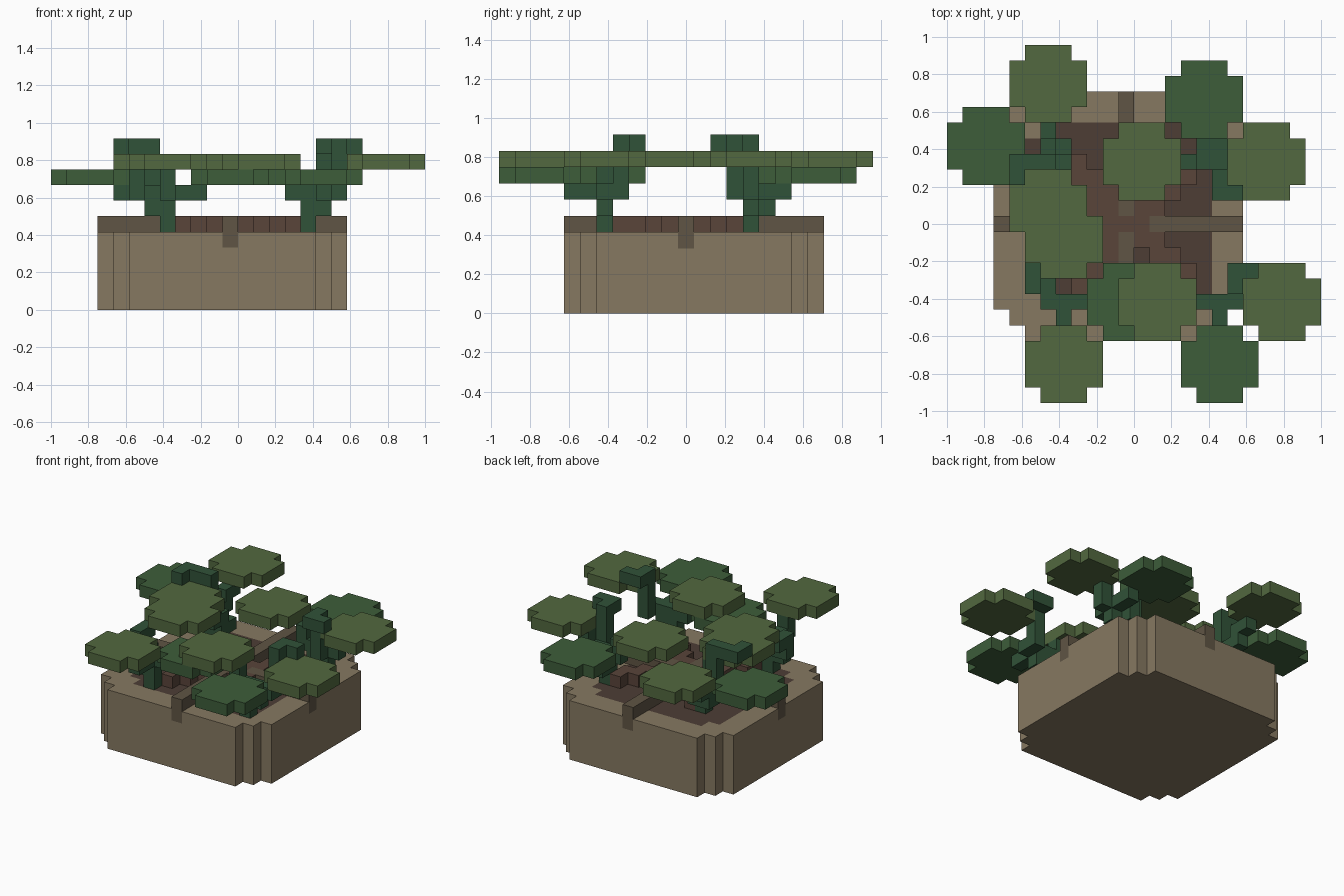
import bpy
import bmesh

if "Cube" in bpy.data.objects:
    bpy.data.objects.remove(bpy.data.objects["Cube"])

V = 1 / 12                      # block size
ORIGIN = (-1, -11.5 / 12, 0)    # grid origin


def material(name, *rgb):
    m = bpy.data.materials.new(name)
    m.diffuse_color = (*rgb, 1)
    m.use_nodes = True
    m.node_tree.nodes["Principled BSDF"].inputs["Base Color"].default_value = m.diffuse_color
    return m


TAN = material("tan_clay", 0.24, 0.19, 0.12)
BAND = material("dark_band", 0.115, 0.09, 0.058)
SOIL = material("soil_brown", 0.075, 0.048, 0.036)
ROOT = material("root_brown", 0.10, 0.058, 0.042)
LIGHT = material("light_leaf", 0.085, 0.14, 0.05)
DARK = material("dark_leaf", 0.047, 0.11, 0.042)
STEM = material("stem_green", 0.03, 0.085, 0.04)


def blocks(name, cells, mat):
    """Outer skin of a set of grid blocks."""
    bm = bmesh.new()
    verts = {}

    def vert(p):
        if p not in verts:
            verts[p] = bm.verts.new([o + a * V for o, a in zip(ORIGIN, p)])
        return verts[p]

    for c in sorted(cells):
        for axis in range(3):
            u, v = (axis + 1) % 3, (axis + 2) % 3
            for side in (0, 1):
                near = list(c)
                near[axis] += 2 * side - 1
                if tuple(near) in cells:
                    continue
                ring = []
                for du, dv in ((0, 0), (1, 0), (1, 1), (0, 1)):
                    p = list(c)
                    p[axis] += side
                    p[u] += du
                    p[v] += dv
                    ring.append(vert(tuple(p)))
                bm.faces.new(ring if side else ring[::-1])
    me = bpy.data.meshes.new(name)
    bm.to_mesh(me)
    bm.free()
    me.materials.append(mat)
    bpy.context.collection.objects.link(bpy.data.objects.new(name, me))


def stepped(i0, j0, k, n, cut):
    """Square layer of n x n blocks with staircase corners."""
    return {(i0 + a, j0 + b, k) for a in range(n) for b in range(n)
            if min(a, n - 1 - a) + min(b, n - 1 - b) >= cut}


STEP = {"E": (0, 1), "W": (0, -1), "N": (1, 1), "S": (1, -1), "U": (2, 1)}


def walk(start, moves):
    """Blocks passed when stepping by compass direction or up."""
    p = list(start)
    path = {tuple(p)}
    for m in moves:
        axis, d = STEP[m]
        p[axis] += d
        path.add(tuple(p))
    return path


# Crossed bands over the rim, with ends hanging down the walls
band, ends = set(), set()
for start, way, down in (((3, 11, 5), "E", 5), ((18, 11, 5), "W", 5),
                         ((11, 4, 5), "N", 6), ((11, 19, 5), "S", 7)):
    band |= walk(start, way * down)
    ends.add((*start[:2], 4))
blocks("rim_bands", band | ends, BAND)

# Planter and the soil set into its top
soil = stepped(5, 6, 4, 12, 1)
pot = set().union(*(stepped(3, 4, k, 16, 2) for k in range(5)))
blocks("planter", pot - soil - ends, TAN)
blocks("soil", soil, SOIL)

# Raised roots running diagonally from the middle to each trunk
roots = {(i, j, 5) for i in range(9, 14) for j in (10, 11, 12)}
for x, we in ((10, "W"), (13, "E")):
    for y, sn in ((9, "S"), (13, "N")):
        roots |= walk((x, y, 5), (we + sn) * 2)
blocks("roots", roots - band, ROOT)

# Leaf pads: flat 5 x 5 slabs without corners, on two levels
upper = {"back_left": (4, 18), "back_middle": (10, 13), "back_right": (18, 13),
         "front_middle": (11, 4), "front_right": (19, 4), "front_left": (5, 0)}
lower = {"far_left": (0, 14), "back_right": (14, 17),
         "front_right": (15, 0), "front_middle": (9, 4)}
leaves = stepped(4, 10, 9, 5, 1) | stepped(5, 8, 9, 5, 1)
blocks("upper_leaf_left", leaves, LIGHT)    # two overlapping pads
for label, group, k, mat in (("upper", upper, 9, LIGHT), ("lower", lower, 8, DARK)):
    for place, spot in group.items():
        pad = stepped(*spot, k, 5, 1)
        leaves = leaves | pad
        blocks(f"{label}_leaf_{place}", pad, mat)

# Stems: each branch climbs from the trunk foot to its leaf
stems = {
    "front_left": ((7, 6, 5), "UWUNWUN UUSSU UUEE"),
    "front_right": ((16, 6, 5), "UEUENUUUNE UEUSS UUWU"),
    "back_left": ((7, 15, 5), "UWUUUUWWS UWUWW UNWUNUN UUSU"),
    "back_right": ((16, 15, 5), "UEUSUUUSE UEUEU UNUENU UUWU"),
}
for place, (foot, branches) in stems.items():
    cells = set().union(*(walk(foot, b) for b in branches.split()))
    blocks(f"stem_{place}", cells - leaves, STEM)
